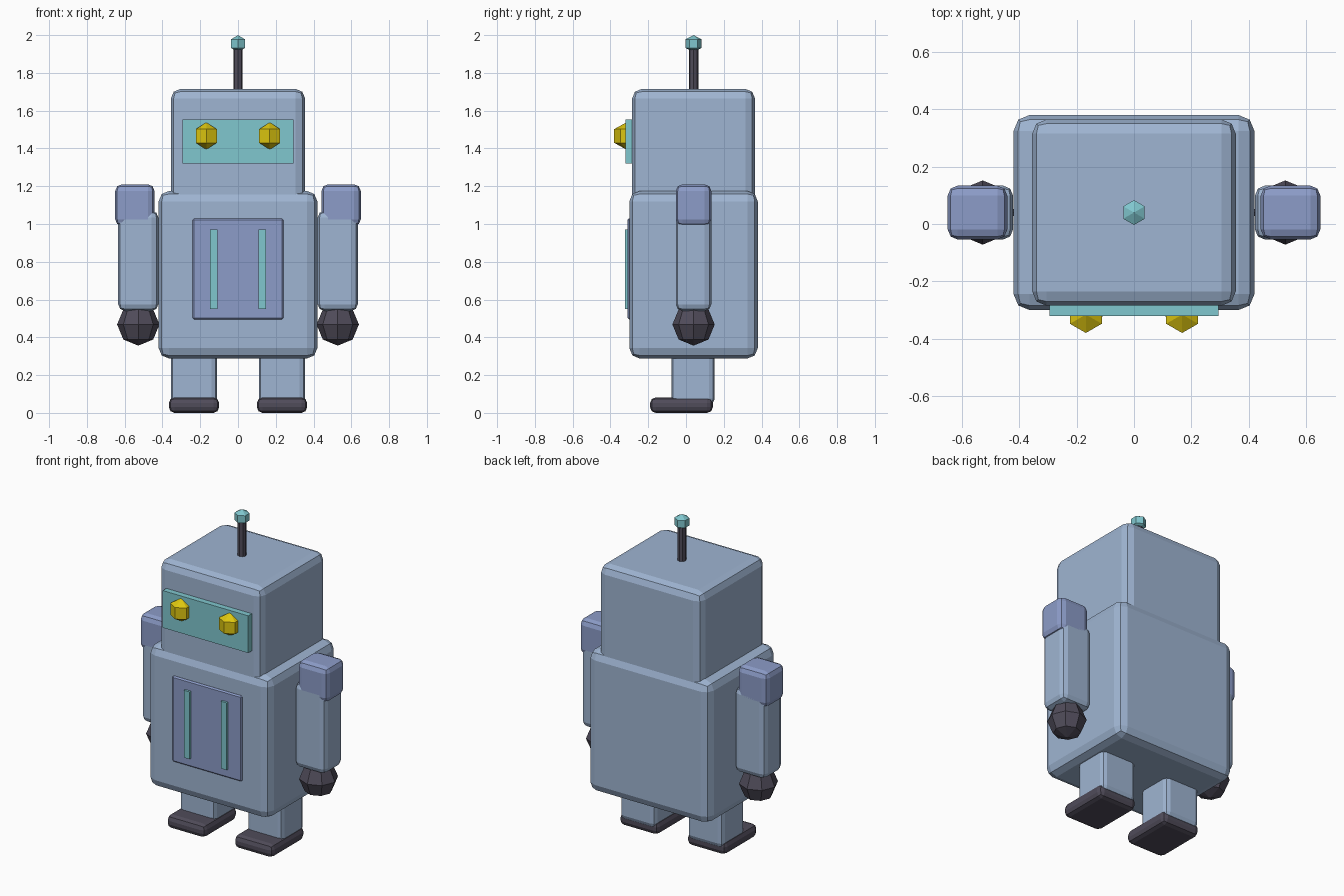
import bpy, bmesh
from mathutils import Vector

if "Cube" in bpy.data.objects:
    bpy.data.objects.remove(bpy.data.objects["Cube"])


def material(name, rgb):
    m = bpy.data.materials.new(name)
    m.diffuse_color = (*rgb, 1)
    m.use_nodes = True
    m.node_tree.nodes["Principled BSDF"].inputs["Base Color"].default_value = m.diffuse_color
    return m


BLUE = material("pale steel blue", (0.345, 0.46, 0.645))
LAVENDER = material("lavender blue", (0.262, 0.332, 0.578))
TEAL = material("teal", (0.216, 0.57, 0.62))
YELLOW = material("yellow", (0.73, 0.57, 0.005))
DARK = material("charcoal", (0.08, 0.072, 0.102))

CY = 0.04  # depth of the body's centre line


def finish(name, bm, mat):
    mesh = bpy.data.meshes.new(name)
    bm.to_mesh(mesh)
    bm.free()
    mesh.materials.append(mat)
    obj = bpy.data.objects.new(name, mesh)
    bpy.context.collection.objects.link(obj)
    return obj


def box(name, x, y, z, mat, bevel=0.0, segments=2):
    """Box spanning the (min, max) ranges, with optional rounded edges."""
    bm = bmesh.new()
    bmesh.ops.create_cube(bm, size=1)
    for v in bm.verts:
        v.co = Vector([r[0] if c < 0 else r[1] for c, r in zip(v.co, (x, y, z))])
    if bevel:
        bmesh.ops.bevel(bm, geom=bm.edges[:], offset=bevel, segments=segments,
                        profile=0.5, affect='EDGES', clamp_overlap=True)
    return finish(name, bm, mat)


def ball(name, centre, radii, sides, rings, mat):
    bm = bmesh.new()
    bmesh.ops.create_uvsphere(bm, u_segments=sides, v_segments=rings, radius=1)
    bmesh.ops.scale(bm, vec=radii, verts=bm.verts)
    bmesh.ops.translate(bm, vec=centre, verts=bm.verts)
    return finish(name, bm, mat)


def span(centre, half):
    return (centre - half, centre + half)


# Body and head
box("torso", (-0.42, 0.42), (-0.30, 0.38), (0.288, 1.175), BLUE, 0.055)
box("head", (-0.355, 0.355), (-0.285, 0.365), (1.10, 1.715), BLUE, 0.05)

# Face and chest plates
box("visor", (-0.295, 0.295), (-0.321, -0.26), (1.32, 1.552), TEAL)
box("chest_panel", (-0.24, 0.24), (-0.309, -0.27), (0.495, 1.03), LAVENDER, 0.008, 1)

# Antenna
bm = bmesh.new()
bmesh.ops.create_cone(bm, cap_ends=True, segments=8, radius1=0.025, radius2=0.025, depth=0.25)
bmesh.ops.translate(bm, vec=(0, CY, 1.805), verts=bm.verts)
finish("antenna_rod", bm, DARK)
ball("antenna_tip", (0, CY, 1.955), (0.05, 0.05, 0.045), 6, 3, TEAL)

# Paired parts
for side, s in (("left", -1), ("right", 1)):
    ball(side + "_eye", (s * 0.168, -0.316, 1.466), (0.074, 0.074, 0.072), 6, 3, YELLOW)
    box(side + "_chest_bar", span(s * 0.128, 0.02), (-0.323, -0.29), (0.55, 0.97), TEAL)
    box(side + "_shoulder", span(s * 0.546, 0.104), span(CY, 0.094), (0.99, 1.21), LAVENDER, 0.035)
    box(side + "_arm", span(s * 0.528, 0.106), span(CY, 0.094), (0.54, 1.07), BLUE, 0.035)
    ball(side + "_hand", (s * 0.528, CY, 0.468), (0.112,) * 3, 8, 4, DARK)
    box(side + "_leg", span(s * 0.233, 0.122), (-0.077, 0.152), (0.045, 0.35), BLUE, 0.03)
    box(side + "_foot", span(s * 0.233, 0.133), (-0.19, 0.142), (0.0, 0.082), DARK, 0.03)
